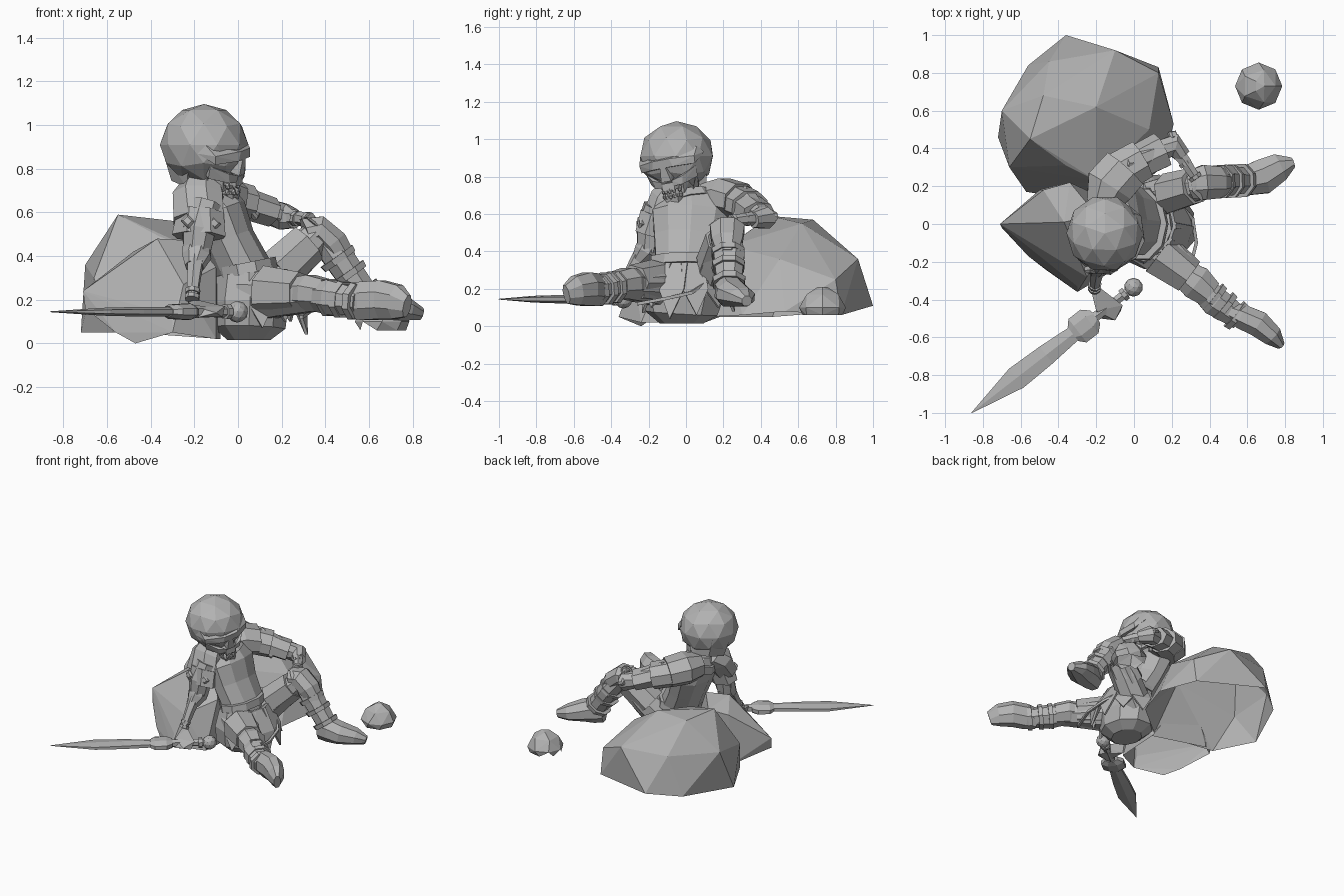
import bpy, bmesh, math
from mathutils import Vector, Matrix

if "Cube" in bpy.data.objects:
    bpy.data.objects.remove(bpy.data.objects["Cube"], do_unlink=True)

STONE = (.45, .45, .45, 1)
grey = bpy.data.materials.new("stone_grey")
grey.use_nodes = True
grey.diffuse_color = STONE
grey.node_tree.nodes["Principled BSDF"].inputs["Base Color"].default_value = STONE
UP = Vector((0, 0, 1))


def finish(name, bm):
    mesh = bpy.data.meshes.new(name)
    bm.to_mesh(mesh)
    bm.free()
    mesh.materials.append(grey)
    obj = bpy.data.objects.new(name, mesh)
    bpy.context.collection.objects.link(obj)
    return obj


def hull(name, points, open_below=None):
    """Faceted solid around points, optionally hollow underneath."""
    bm = bmesh.new()
    for p in points:
        bm.verts.new(p)
    result = bmesh.ops.convex_hull(bm, input=bm.verts)
    inside = [v for v in result["geom_interior"] if isinstance(v, bmesh.types.BMVert)]
    bmesh.ops.delete(bm, geom=inside, context="VERTS")
    bmesh.ops.recalc_face_normals(bm, faces=bm.faces)
    if open_below is not None:
        under = [f for f in bm.faces if f.normal.z < -.5 and f.calc_center_median().z < open_below]
        bmesh.ops.delete(bm, geom=under, context="FACES")
    return finish(name, bm)


def limb(name, stations, sides=8, ref=UP):
    """Loft through stations of (x, y, z, half width, half height)."""
    bm = bmesh.new()
    centres = [Vector(s[:3]) for s in stations]
    rings = []
    for i, (c, s) in enumerate(zip(centres, stations)):
        along = (centres[min(i + 1, len(centres) - 1)] - centres[max(i - 1, 0)]).normalized()
        side = along.cross(ref).normalized()
        rise = side.cross(along)
        ring = []
        for k in range(sides):
            a = math.tau * (k + .5) / sides
            ring.append(bm.verts.new(c + side * s[3] * math.cos(a) + rise * s[-1] * math.sin(a)))
        rings.append(ring)
    for low, high in zip(rings, rings[1:]):
        for k in range(sides):
            n = (k + 1) % sides
            bm.faces.new((low[k], low[n], high[n], high[k]))
    bm.faces.new(rings[0])
    bm.faces.new(rings[-1])
    bmesh.ops.recalc_face_normals(bm, faces=bm.faces)
    return finish(name, bm)


def bands(name, start, end, spots, radius, width=.03, sides=8):
    """Raised armour straps along a straight limb."""
    a, b = Vector(start), Vector(end)
    step = (b - a).normalized() * width / 2
    for i, t in enumerate(spots):
        c = a.lerp(b, t)
        limb(f"{name}_{i + 1}", [(*(c - step), radius), (*(c + step), radius * .94)], sides)


def ball(name, centre, size, detail=1, turn=None):
    bm = bmesh.new()
    place = Matrix.Translation(centre) @ (turn or Matrix()) @ Matrix.Diagonal((*size, 1))
    bmesh.ops.create_icosphere(bm, subdivisions=detail, radius=1, matrix=place)
    return finish(name, bm)


def stud(name, centre, facing, size=.03):
    """Diamond ornament with a bevelled rim."""
    d = Vector(facing).normalized()
    c = Vector(centre)
    limb(name, [(*(c - d * .02), size, size * 1.2), (*c, size, size * 1.2),
                (*(c + d * .012), size * .6, size * .7)], 4,
         Matrix.Rotation(math.pi / 4, 3, d) @ UP)


# Rocks
hull("large_boulder", [
    (-.36, 1, .11), (-.1, .92, .36), (.13, .83, .06), (.21, .53, .08), (.15, .3, .06),
    (-.1, .1, .05), (-.57, .17, .05), (-.72, .46, .05), (-.7, .6, .36), (-.56, .84, .08),
    (-.66, .3, .3), (-.55, .45, .59), (-.2, .62, .55), (-.48, .68, .57), (-.36, .31, .49),
    (-.2, .23, .43), (.08, .5, .36), (.13, .8, .25), (-.45, .86, .36)], .14)
hull("front_rock", [
    (-.71, 0, .24), (-.7, -.02, .16), (-.56, -.17, .05), (-.47, -.24, 0), (-.3, -.36, .05),
    (-.3, -.33, .13), (-.48, .18, .42), (-.34, .22, .44), (-.37, .01, .48), (-.2, .05, .47),
    (-.1, -.24, .02), (-.08, .1, .02), (-.1, -.1, .35), (-.5, .18, .05), (-.25, -.28, .27)], .12)
pebble = [(.66 + r * math.cos(a), .73 + r * math.sin(a), z)
          for r, z, n in ((.11, .06, 7), (.125, .1, 8), (.09, .17, 5), (.03, .21, 3))
          for a in [math.tau * k / n for k in range(n)]]
hull("small_rock", pebble, .08)

# Torso, hips and skirt
limb("torso", [(.06, 0, .16, .19, .15), (.03, .01, .33, .18, .13), (-.04, .02, .47, .2, .12),
               (-.09, .03, .6, .22, .13), (-.13, .03, .68, .17, .11), (-.14, .02, .73, .07, .07)],
     10, Vector((1, 0, 0)))
limb("collar", [(-.12, .03, .655, .14, .13), (-.14, .02, .7, .12, .11)], 10, Vector((1, 0, 0)))
limb("belt", [(.045, 0, .32, .2, .14), (.035, 0, .37, .195, .14)], 10, Vector((1, 0, 0)))
limb("hips", [(.05, -.02, .015, .12, .1), (.05, -.02, .07, .2, .17), (.055, -.01, .18, .23, .18),
              (.05, 0, .31, .2, .15)], 9, Vector((1, 0, 0)))
limb("loose_strap", [(.29, -.26, .12, .012), (.33, -.1, .15, .012), (.31, .03, .18, .012),
                     (.22, .13, .25, .012)], 4)
for i, (angle, reach, drop) in enumerate([(-75, .2, .07), (-48, .21, .1), (-18, .24, .04),
                                         (12, .23, .06), (42, .22, .1), (72, .23, .08)]):
    a = math.radians(angle)
    out, across = Vector((math.cos(a), math.sin(a), 0)), Vector((-math.sin(a), math.cos(a), 0))
    base = Vector((.05, 0, 0))
    rim = base + out * .15 + UP * .34
    mid = base + out * reach + UP * .2
    tip = base + out * (reach + .03) + UP * drop
    hull(f"skirt_flap_{i + 1}", [p + across * w + out * t for t in (0, .015) for p, w in
                                 ((rim, -.06), (rim, .06), (mid, -.07), (mid, .07), (tip, 0))])

# Helmeted skull, tipped forward and to the side
face = Matrix.Translation((-.15, -.05, .9)) @ Matrix.Rotation(math.radians(-24), 4, "Z") \
    @ Matrix.Rotation(math.radians(9), 4, "Y") @ Matrix.Rotation(math.radians(10), 4, "X")


def on_face(*points):
    """Points as (forward, side, height), repeated on both sides."""
    return [face @ Vector((f, s * k, h)) for f, s, h in points for k in (1, -1)]


ball("helmet", (-.155, -.05, .91), (.203, .203, .187), 2, Matrix.Rotation(.3, 4, "Z"))
hull("nape", on_face((-.18, .07, -.04), (-.13, .06, -.17), (0, .17, -.02), (-.02, .13, -.17)))
hull("skull_core", on_face((.14, .08, -.02), (.13, .06, -.18), (-.04, .13, 0), (-.02, .08, -.18)))
hull("helmet_brim", on_face((.2, .06, -.025), (.203, .05, .02), (.13, .165, .005),
                            (.13, .16, -.035), (.05, .19, .01), (.08, .17, .05)))
hull("nose_bridge", on_face((.2, .015, -.02), (.195, .03, -.1), (.1, .03, -.08), (.1, .02, .02)))
for side, label in ((1, "left"), (-1, "right")):
    hull(f"{label}_cheekbone", [face @ Vector((f, s * side, h)) for f, s, h in (
        (.19, .03, -.1), (.17, .09, -.085), (.1, .15, -.05), (.09, .14, -.11),
        (.17, .08, -.13), (.185, .03, -.13), (.05, .12, -.08))])
    hull(f"{label}_jaw_hinge", [face @ Vector((f, s * side, h)) for f, s, h in (
        (.02, .12, -.08), (.06, .13, -.08), (.04, .1, -.2), (.12, .08, -.23), (.09, .09, -.18))])
hull("upper_jaw", on_face((.18, .04, -.11), (.185, .035, -.15), (.09, .08, -.11), (.09, .07, -.15)))
hull("chin", on_face((.175, .04, -.19), (.17, .03, -.235), (.05, .085, -.19), (.06, .07, -.235)))
for row, height in (("upper", -.152), ("lower", -.182)):
    for k in range(-2, 3):
        c = face @ Vector((.177 - .007 * k * k, .024 * k, height))
        ball(f"{row}_tooth_{k + 3}", c, (.012, .012, .018))

# Right arm, propped on the sword
limb("right_upper_arm", [(-.15, -.15, .64, .08), (-.18, -.19, .52, .08), (-.19, -.2, .4, .065)])
limb("right_shoulder_plate", [(-.16, -.05, .72, .1), (-.18, -.1, .67, .125, .1),
                              (-.18, -.16, .56, .125, .09)], 8)
limb("right_shoulder_lower", [(-.17, -.15, .6, .11, .1), (-.18, -.18, .49, .13, .09)], 7)
limb("right_elbow_cuff", [(-.19, -.19, .46, .065), (-.19, -.21, .4, .07), (-.2, -.25, .35, .045)])
limb("right_forearm", [(-.19, -.22, .42, .045), (-.2, -.28, .32, .035), (-.21, -.34, .21, .027)], 6)
bands("right_wrist_cuff", (-.2, -.28, .32), (-.21, -.34, .21), (.75, 1), .036, .02)
hull("right_hand", [(-.23, -.34, .19), (-.19, -.33, .2), (-.2, -.46, .17), (-.06, -.43, .17),
                    (-.1, -.51, .14), (-.18, -.5, .12), (-.07, -.46, .12), (-.2, -.36, .13)])
for k, p in enumerate([(-.23, -.25, .56), (-.11, -.24, .55)]):
    stud(f"right_arm_stud_{k + 1}", p, (.3 * k - .1, -1, .2))

# Left arm, resting on the raised knee
limb("left_upper_arm", [(-.1, .22, .67, .08), (.04, .34, .65, .07), (.2, .41, .58, .05)])
limb("left_shoulder_plate", [(-.17, .1, .68, .09), (-.13, .2, .69, .14, .11), (-.05, .29, .67, .135, .1)])
limb("left_shoulder_lower", [(-.08, .27, .67, .12, .095), (.04, .34, .64, .115, .09)])
limb("left_arm_plate", [(.03, .33, .64, .095, .075), (.15, .39, .6, .1, .07)], 7)
limb("left_elbow_guard", [(.15, .39, .6, .06), (.21, .42, .58, .065), (.26, .36, .57, .045)])
limb("left_forearm", [(.2, .42, .58, .045), (.27, .33, .575, .035), (.33, .24, .565, .026)], 6)
bands("left_wrist_cuff", (.2, .42, .58), (.33, .24, .565), (.55, .95), .038, .02)
hull("left_hand", [(.3, .25, .58), (.35, .26, .57), (.38, .2, .56), (.31, .17, .58),
                   (.36, .12, .54), (.38, .15, .53), (.32, .23, .54)])
for k, p in enumerate([(-.02, .33, .73), (.1, .4, .66), (.21, .47, .6)]):
    stud(f"left_arm_stud_{k + 1}", p, (.3, .5, .8))
stud("left_front_stud", (.08, .27, .6), (.7, -.7, .2))

# Left leg, knee raised
limb("left_thigh", [(.08, .12, .2, .11), (.22, .17, .35, .1), (.37, .21, .5, .075)])
limb("left_thigh_plate", [(.18, .16, .33, .11), (.32, .2, .46, .1)], 7)
limb("left_knee_guard", [(.31, .21, .5, .08), (.37, .22, .52, .1, .07), (.44, .22, .46, .09, .07),
                         (.49, .22, .38, .06)])
limb("left_shin", [(.38, .22, .5, .07), (.47, .23, .38, .09, .075), (.58, .23, .22, .07)])
bands("left_shin_band", (.38, .22, .5), (.58, .23, .22), (.4, .65, .95), .095)
limb("left_boot", [(.53, .21, .19, .06, .08), (.6, .23, .19, .085, .09), (.68, .25, .175, .1, .075),
                   (.77, .3, .155, .08, .055), (.84, .325, .135, .03, .03)], 8)

# Right leg, stretched out
limb("right_thigh", [(.07, -.1, .22, .13), (.19, -.2, .225, .11), (.35, -.33, .22, .08)])
limb("right_thigh_plate", [(.13, -.16, .235, .125), (.29, -.28, .23, .1)], 7)
limb("right_knee_guard", [(.27, -.27, .23, .08), (.33, -.31, .23, .1, .09), (.4, -.37, .22, .08)])
limb("right_shin", [(.34, -.32, .22, .07), (.43, -.41, .21, .085), (.56, -.5, .19, .065)])
bands("right_shin_band", (.34, -.32, .22), (.56, -.5, .19), (.4, .65, .92), .092)
limb("right_boot", [(.5, -.46, .19, .05, .08), (.57, -.49, .195, .07, .095), (.66, -.53, .2, .075, .095),
                    (.73, -.59, .19, .06, .085), (.775, -.64, .17, .025, .055)], 8)

# Sword lying flat, laid out by distance from the tip
tip, heading = Vector((-.86, -1, .145)), Vector((.79, .613, 0)).normalized()


def sword_part(name, stations, sides):
    limb(name, [(*(tip + heading * d), w, h) for d, w, h in stations], sides)


sword_part("blade", [(0, .002, .002), (.3, .073, .018), (.5, .065, .022), (.72, .045, .022)], 6)
sword_part("guard", [(.68, .05, .025), (.71, .085, .036), (.79, .085, .04), (.83, .045, .03)], 8)
sword_part("grip", [(.8, .032, .03), (.93, .025, .025), (1.07, .027, .027)], 6)
sword_part("grip_ring", [(1.01, .037, .037), (1.035, .037, .037)], 8)
ball("pommel", tip + heading * 1.085, (.05, .05, .05), 2)
